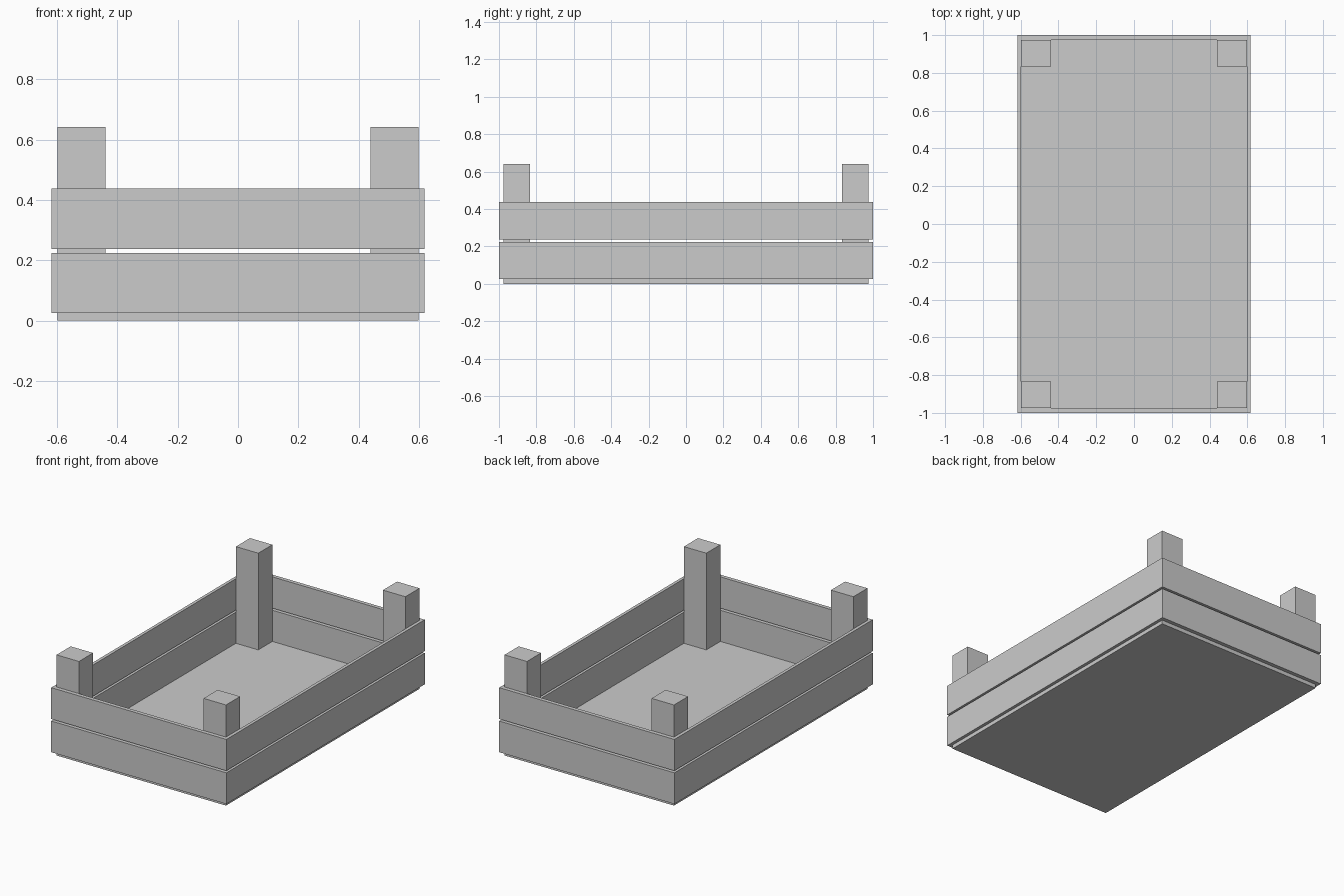
import bpy

if "Cube" in bpy.data.objects:
    bpy.data.objects.remove(bpy.data.objects["Cube"])

HX, HY = 0.618, 1.0        # outer half sizes
T = 0.02                   # side plank thickness
TE = 0.025                 # end plank thickness
FLOOR = 0.025


def box(name, lo, hi):
    """Box object spanning two opposite corners."""
    bpy.ops.mesh.primitive_cube_add(
        size=1, location=[(a + b) / 2 for a, b in zip(lo, hi)])
    ob = bpy.context.object
    ob.name = name
    ob.scale = [b - a for a, b in zip(lo, hi)]
    bpy.ops.object.transform_apply(location=False, rotation=False, scale=True)
    return ob


# Floor panel
ix, iy = HX - T, HY - TE
box("floor_panel", (-ix, -iy, 0), (ix, iy, FLOOR))

# Two rows of planks around all four sides
for row, z0, z1 in (("lower", 0.025, 0.224), ("upper", 0.237, 0.437)):
    box(f"{row}_left_plank", (-HX, -HY, z0), (-ix, HY, z1))
    box(f"{row}_right_plank", (ix, -HY, z0), (HX, HY, z1))
    box(f"{row}_front_plank", (-ix, -HY, z0), (ix, -iy, z1))
    box(f"{row}_back_plank", (-ix, iy, z0), (ix, HY, z1))

# Corner posts
PX, PY = 0.158, 0.142
for xn, sx in (("left", -1), ("right", 1)):
    for yn, sy in (("front", -1), ("back", 1)):
        xs = sorted((sx * ix, sx * (ix - PX)))
        ys = sorted((sy * iy, sy * (iy - PY)))
        box(f"{yn}_{xn}_post", (xs[0], ys[0], FLOOR), (xs[1], ys[1], 0.642))
